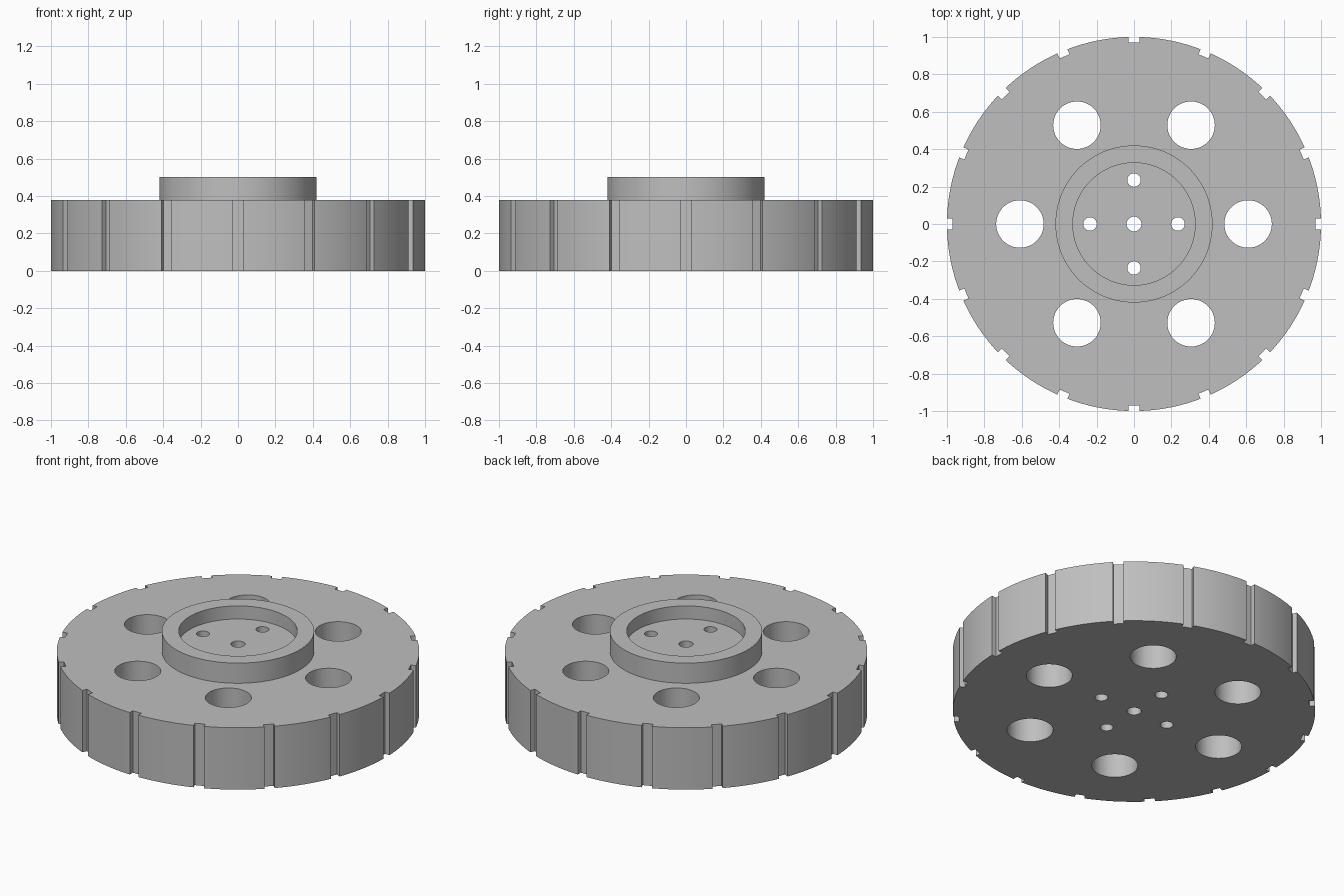
import bpy, bmesh, math
from mathutils import Matrix

if "Cube" in bpy.data.objects:
    bpy.data.objects.remove(bpy.data.objects["Cube"], do_unlink=True)

DISC_TOP, HUB_TOP, FLOOR = 0.377, 0.5, 0.42
DISC_R, HUB_R, RECESS_R = 1.0, 0.42, 0.327

grey = bpy.data.materials.new("plain grey")
grey.use_nodes = True
colour = (0.52, 0.52, 0.52, 1)
grey.diffuse_color = colour
grey.node_tree.nodes["Principled BSDF"].inputs["Base Color"].default_value = colour


def make_object(name, bm):
    bmesh.ops.recalc_face_normals(bm, faces=bm.faces)
    mesh = bpy.data.meshes.new(name)
    bm.to_mesh(mesh)
    bm.free()
    mesh.materials.append(grey)
    obj = bpy.data.objects.new(name, mesh)
    bpy.context.collection.objects.link(obj)
    return obj


def add_drill(bm, radius, distance, angle, sides):
    x, y = distance * math.cos(angle), distance * math.sin(angle)
    bmesh.ops.create_cone(bm, cap_ends=True, segments=sides, radius1=radius,
                          radius2=radius, depth=2, matrix=Matrix.Translation((x, y, 0)))


# Wheel body: a turned profile with a raised, recessed hub
bm = bmesh.new()
profile = [(0, 0), (DISC_R, 0), (DISC_R, DISC_TOP), (HUB_R, DISC_TOP),
           (HUB_R, HUB_TOP), (RECESS_R, HUB_TOP), (RECESS_R, FLOOR), (0, FLOOR)]
verts = [bm.verts.new((r, 0, z)) for r, z in profile]
edges = [bm.edges.new(pair) for pair in zip(verts, verts[1:])]
bmesh.ops.spin(bm, geom=verts + edges, cent=(0, 0, 0), axis=(0, 0, 1),
               angle=math.tau, steps=128, use_merge=False)
bmesh.ops.remove_doubles(bm, verts=bm.verts, dist=0.0001)
wheel = make_object("wheel", bm)

# Cutter: lightening holes, bolt holes, centre bore and rim slots
bm = bmesh.new()
for i in range(6):
    add_drill(bm, 0.127, 0.61, i * math.tau / 6, 48)
for i in range(4):
    add_drill(bm, 0.036, 0.235, i * math.tau / 4, 32)
add_drill(bm, 0.04, 0, 0, 32)
for i in range(16):
    place = Matrix.Rotation(i * math.tau / 16, 4, "Z") @ Matrix.Translation((1.07, 0, 0))
    bmesh.ops.create_cube(bm, size=1, matrix=place @ Matrix.Diagonal((0.2, 0.058, 2, 1)))
cutter = make_object("hole_and_slot_cutter", bm)
cutter.hide_render = True

# Cut the wheel, then remove the helper
cut = wheel.modifiers.new("cut", "BOOLEAN")
cut.operation = "DIFFERENCE"
cut.solver = "EXACT"
cut.object = cutter
bpy.ops.object.select_all(action="DESELECT")
wheel.select_set(True)
bpy.context.view_layer.objects.active = wheel
bpy.ops.object.modifier_apply(modifier=cut.name)
bpy.data.objects.remove(cutter, do_unlink=True)
bpy.ops.object.shade_smooth_by_angle(angle=math.radians(30))
